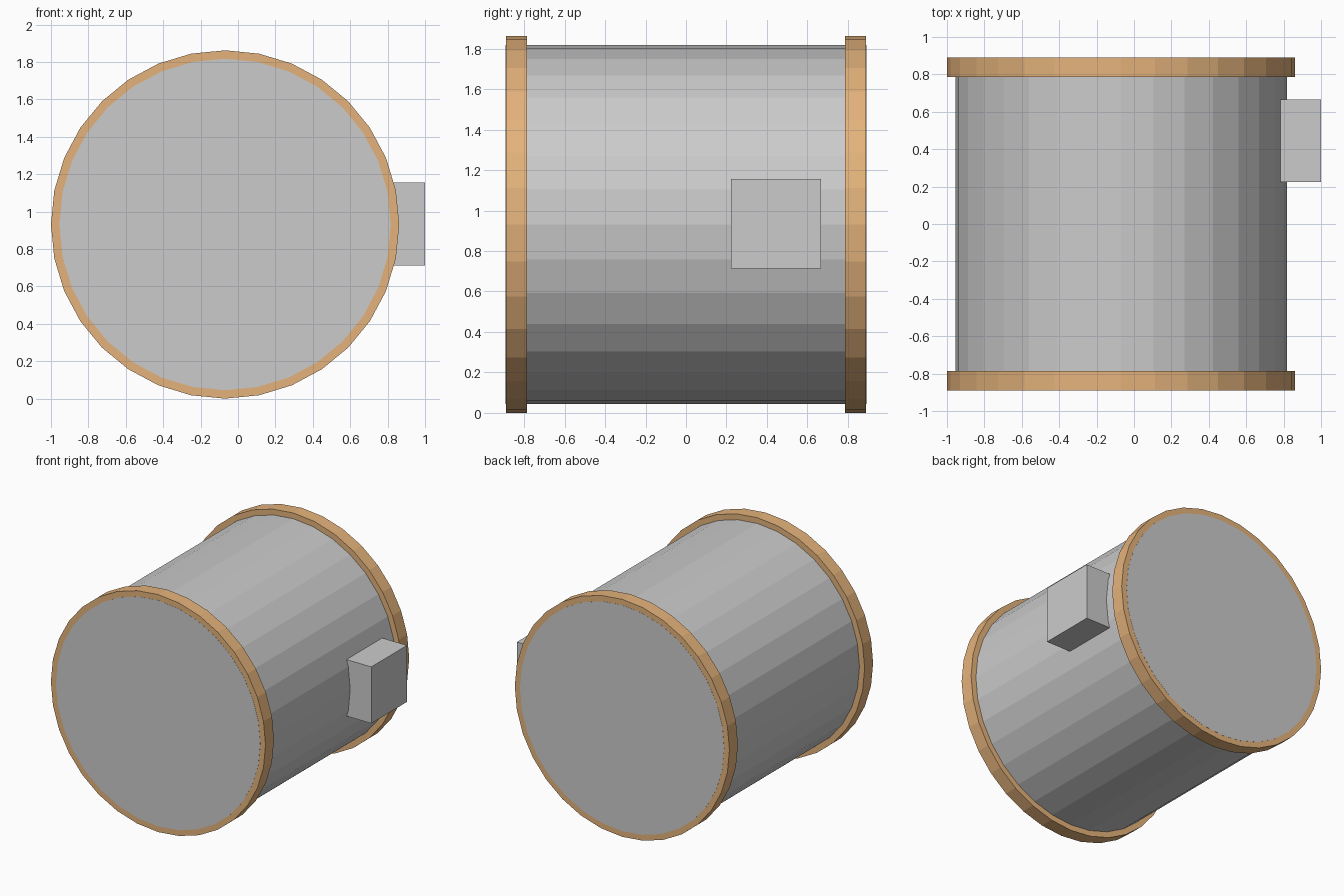
import bpy
from math import pi

if "Cube" in bpy.data.objects:
    bpy.data.objects.remove(bpy.data.objects["Cube"])

CX, CZ = -0.069, 0.931      # drum axis runs along y


def drum(name, radius, y0, y1, mat=None):
    bpy.ops.mesh.primitive_cylinder_add(
        vertices=32, radius=radius, depth=y1 - y0,
        location=(CX, (y0 + y1) / 2, CZ), rotation=(pi / 2, 0, 0))
    ob = bpy.context.object
    ob.name = name
    if mat:
        ob.data.materials.append(mat)
    return ob


bronze = bpy.data.materials.new("bronze")
bronze.diffuse_color = (0.78, 0.45, 0.2, 1)
bronze.use_nodes = True
bronze.node_tree.nodes["Principled BSDF"].inputs["Base Color"].default_value = bronze.diffuse_color

# Main barrel, its end skins a hair proud of the rims
drum("barrel", 0.886, -0.891, 0.891)

# Rim at each end
drum("front_rim", 0.931, -0.89, -0.785, bronze)
drum("back_rim", 0.931, 0.785, 0.89, bronze)

# Square block half sunk into the side
bpy.ops.mesh.primitive_cube_add(size=0.443, location=(0.7785, 0.445, CZ + 0.003))
bpy.context.object.name = "side_block"
